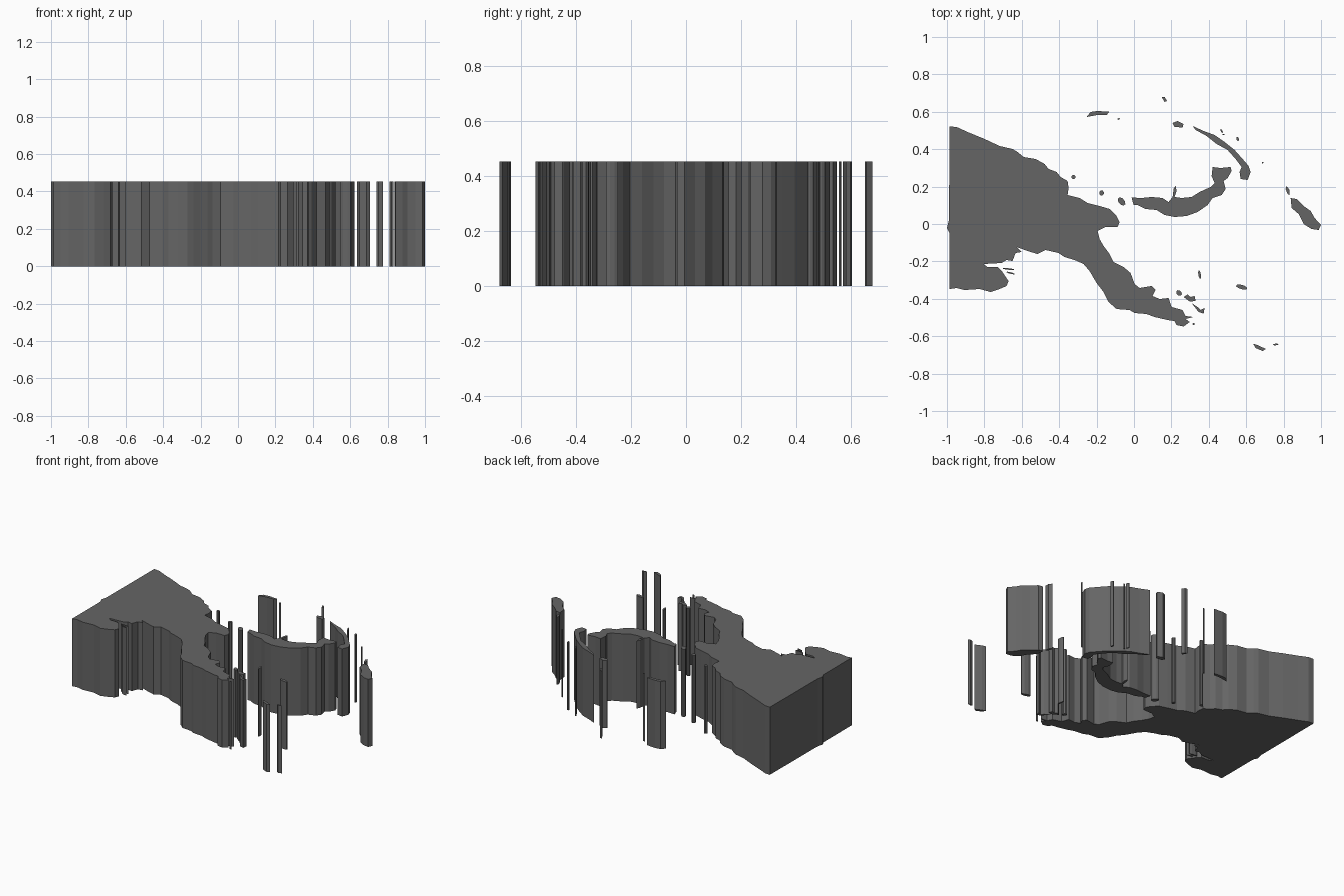
import bpy, bmesh, math

HEIGHT = 0.453
# Outlines are drawn on a chart: 187 chart steps per unit, y pointing down
SCALE, CX, CY = 187.0, 1134.4, 225.0

dark = bpy.data.materials.new("dark_grey")
dark.diffuse_color = (0.13, 0.13, 0.13, 1)


def slab(name, outline):
    """Extrude one closed chart outline straight up from z = 0."""
    bm = bmesh.new()
    verts = [bm.verts.new(((x - CX) / SCALE, (CY - y) / SCALE, 0)) for x, y in outline]
    face = bm.faces.new(verts)
    face.normal_update()
    if face.normal.z > 0:
        face.normal_flip()
    res = bmesh.ops.extrude_face_region(bm, geom=[face], use_keep_orig=True)
    for v in res["geom"]:
        if isinstance(v, bmesh.types.BMVert):
            v.co.z = HEIGHT
    bmesh.ops.recalc_face_normals(bm, faces=bm.faces)
    caps = [f for f in bm.faces if len(f.verts) > 4]
    bmesh.ops.triangulate(bm, faces=caps, ngon_method='EAR_CLIP')
    mesh = bpy.data.meshes.new(name)
    bm.to_mesh(mesh)
    bm.free()
    mesh.materials.append(dark)
    obj = bpy.data.objects.new(name, mesh)
    bpy.context.collection.objects.link(obj)
    return obj


def islet(name, x, y, length, width, angle):
    """Small eight-sided island; angle is clockwise on the map, in degrees."""
    a = math.radians(angle)
    pts = []
    for i in range(8):
        t = math.tau * (i + 0.5) / 8
        u, v = length / 2 * math.cos(t) / 0.924, width / 2 * math.sin(t) / 0.924
        pts.append((x + u * math.cos(a) - v * math.sin(a),
                    y + u * math.sin(a) + v * math.cos(a)))
    return slab(name, pts)


# Mainland: north coast, south-east tail, south coast, delta, straight west border
north_coast = [
    (950, 127.5), (957, 128), (968, 133), (985, 140), (1000, 147), (1013, 150),
    (1018, 153), (1024, 158), (1036, 160), (1045, 165), (1049, 170), (1057, 173),
    (1061, 178), (1068, 182), (1069, 189), (1068, 196), (1080, 199), (1088, 204),
    (1100, 207), (1110, 210), (1117, 217), (1120, 223), (1118, 228), (1106, 228),
    (1098, 232)]
tail = [
    (1100, 240), (1104, 247), (1110, 255), (1114, 263), (1124, 268), (1131, 274),
    (1135, 285), (1140, 289), (1152, 287), (1156, 291), (1153, 297), (1160, 300),
    (1169, 299), (1172, 308), (1183, 311), (1186, 317), (1194, 318), (1186, 320),
    (1190, 323), (1184, 327.5), (1177, 326), (1175, 322), (1168, 321), (1155, 318),
    (1147, 315), (1135, 314), (1130, 311), (1117, 310), (1109, 303), (1104, 293),
    (1097, 284), (1090, 272)]
south_coast = [
    (1084, 265), (1075, 261), (1065, 258), (1059, 254), (1046, 251), (1038, 255),
    (1028, 252), (1017, 248), (1022, 253), (1016, 254), (1013, 262), (1007, 261),
    (1002, 264), (984, 265), (988, 268), (998, 268), (1003, 273), (1009, 282),
    (1007, 287), (1000, 290), (991, 293), (980, 290), (965, 291), (957, 289),
    (950, 290)]
west_border = [(950, 234), (947.4, 229), (949.5, 221)]
slab("mainland", north_coast + tail + south_coast + west_border)

# Crescent island with a thin peninsula on its north side
slab("crescent_island", [
    (1132, 198.5), (1142, 199), (1152, 198), (1163, 199), (1169, 203), (1173, 198),
    (1174, 190), (1176, 186.5), (1177, 192), (1175, 198), (1182, 199), (1192, 198),
    (1200, 193), (1211, 188), (1215, 184), (1212, 177), (1213, 168), (1221, 169),
    (1231, 168), (1232, 172), (1228, 179), (1224, 182), (1226, 190), (1222, 196),
    (1213, 199), (1208, 206), (1198, 213), (1187, 217), (1175, 218), (1165, 216),
    (1157, 211), (1146, 210), (1138, 206), (1134, 206)])

# Long narrow island arcing around the crescent
slab("arc_island", [
    (1193, 127), (1204, 132), (1215, 136), (1225, 143), (1235, 151), (1243, 160),
    (1249, 167), (1251, 173), (1248, 181), (1241, 180), (1240, 173), (1242, 168),
    (1236, 160), (1228, 151), (1217, 145), (1207, 137), (1196, 131)])

# Far eastern pair
slab("east_island", [
    (1291, 199), (1297, 200), (1304, 207), (1311, 212), (1315, 219), (1321.4, 226),
    (1319, 231), (1312, 230), (1304, 225), (1299, 215), (1292, 209)])
slab("east_small_island", [(1287, 187), (1290, 191), (1290, 196), (1288, 195), (1286, 190)])

# Northern islands
slab("north_island", [
    (1087, 118), (1091, 113), (1098, 112), (1110, 112.8), (1107, 116), (1098, 116)])
slab("north_east_island", [
    (1173, 124), (1178, 122), (1184, 125), (1183, 128.5), (1175, 128)])
slab("far_north_island", [(1162, 97.8), (1165, 98), (1167.5, 102), (1165, 103)])

# Southern islands
slab("south_island", [
    (1253.5, 344.7), (1258, 346), (1266.3, 350), (1263, 352), (1256, 349)])
slab("south_east_islet", [(1273, 345.5), (1277, 344.3), (1279.5, 345.5), (1275, 346.5)])
slab("tail_middle_island", [
    (1184, 298), (1188, 295.5), (1191, 298), (1195, 297), (1196, 302), (1190, 302.5)])
slab("tail_outer_island", [
    (1192, 304), (1198, 308), (1201, 311), (1205, 309), (1204, 314.5), (1199, 313)])

# Scattered islets: x, y, length, width, angle
islets = [
    (1122, 202.5, 9, 5.5, 50), (1102, 194, 4.5, 5, 0), (1074, 178, 4, 4, 0),
    (1119, 120, 2.5, 1.3, -20), (1222, 132, 4, 1.6, 60), (1224, 135.5, 2, 1.4, 0),
    (1238, 140, 4, 2.4, 70), (1263, 163.7, 1.6, 1.6, 0), (1200, 275.5, 8, 2.4, 80),
    (1179.5, 294, 6, 4.5, 45), (1242, 288, 11, 4, 15), (1194, 325, 2.5, 1.6, 0),
    (1009, 270, 11, 1.5, 5), (1011, 274, 8, 1.5, 15)]
for i, spec in enumerate(islets):
    islet(f"islet_{i + 1}", *spec)
